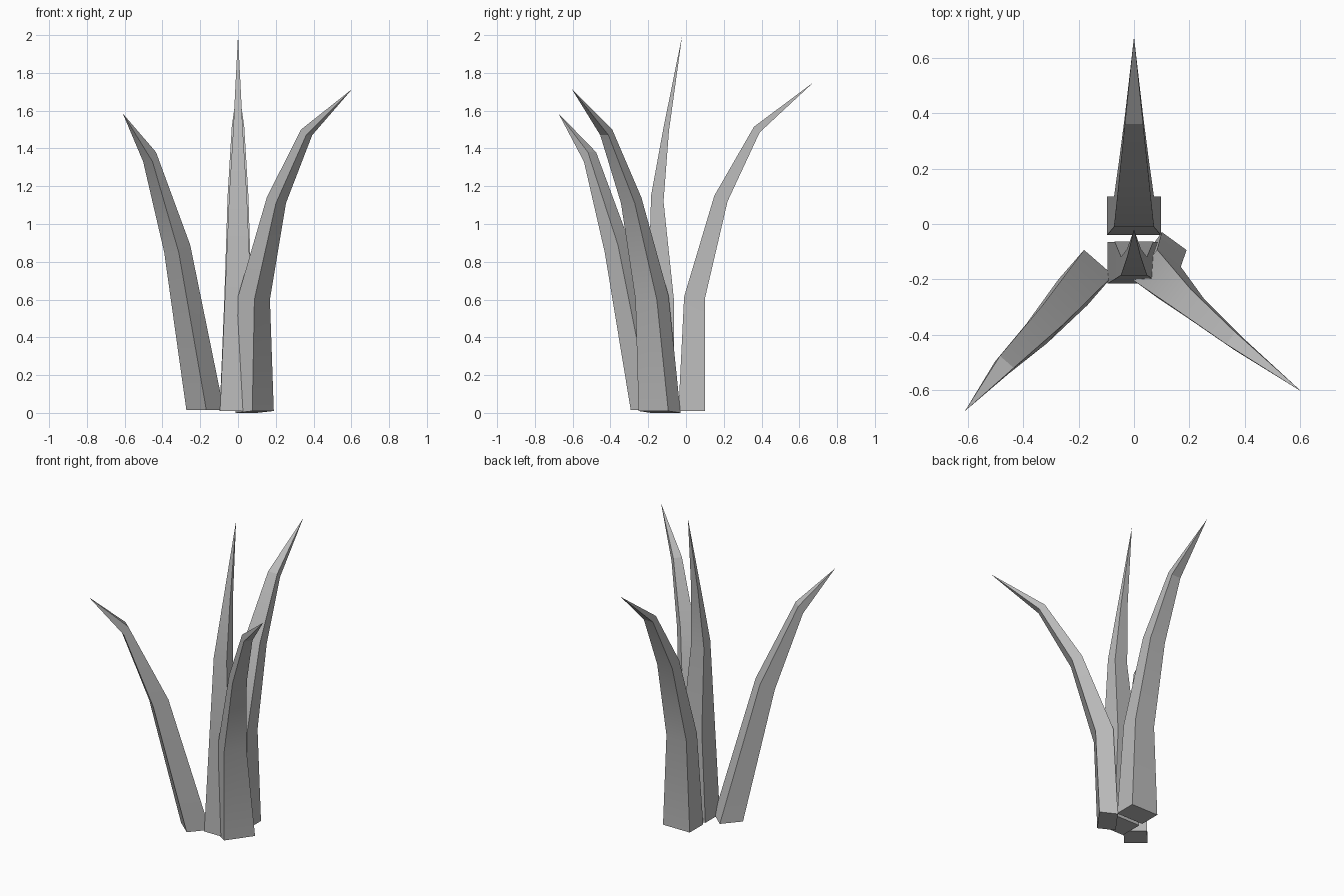
import bpy
import bmesh
import math
from mathutils import Vector

cube = bpy.data.objects.get("Cube")
if cube:
    bpy.data.objects.remove(cube, do_unlink=True)

# Single grey material
grey = bpy.data.materials.new("plain_grey")
grey.use_nodes = True
grey.diffuse_color = (0.5, 0.5, 0.5, 1)
bsdf = next(n for n in grey.node_tree.nodes if n.type == "BSDF_PRINCIPLED")
bsdf.inputs["Base Color"].default_value = (0.5, 0.5, 0.5, 1)
bsdf.inputs["Roughness"].default_value = 0.8


def blade(name, heading, rings, tip):
    """Four-sided tapering blade; ring = centre xyz, half width, half depth, tilt."""
    angle = math.radians(heading)
    out = Vector((math.cos(angle), math.sin(angle), 0))
    side = Vector((-out.y, out.x, 0))
    bm = bmesh.new()
    loops = []
    for x, y, z, width, depth, tilt in rings:
        centre = Vector((x, y, z))
        step = out * depth - Vector((0, 0, tilt))
        loops.append([bm.verts.new(centre + side * width * s + step * o)
                      for s, o in ((-1, -1), (-1, 1), (1, 1), (1, -1))])
    # Base cap, walls and pointed end
    bm.faces.new(loops[0][::-1])
    for low, high in zip(loops, loops[1:]):
        for i in range(4):
            j = (i + 1) % 4
            bm.faces.new((low[i], low[j], high[j], high[i]))
    point = bm.verts.new(tip)
    for i in range(4):
        bm.faces.new((loops[-1][i], loops[-1][(i + 1) % 4], point))
    bmesh.ops.recalc_face_normals(bm, faces=bm.faces)
    mesh = bpy.data.meshes.new(name)
    bm.to_mesh(mesh)
    bm.free()
    mesh.materials.append(grey)
    obj = bpy.data.objects.new(name, mesh)
    bpy.context.collection.objects.link(obj)
    bpy.ops.object.select_all(action="DESELECT")
    obj.select_set(True)
    bpy.context.view_layer.objects.active = obj
    bpy.ops.object.shade_smooth_by_angle(angle=math.radians(20))


# Blade curling to the back
blade("back_blade", 90, [
    (0, 0.03, 0.01, 0.097, 0.07, 0),
    (0, 0.045, 0.61, 0.072, 0.055, 0.005),
    (0, 0.185, 1.135, 0.055, 0.035, 0.015),
    (0, 0.375, 1.5, 0.033, 0.015, 0.015),
], (0, 0.675, 1.75))

# Tall upright blade
blade("centre_blade", 90, [
    (0, -0.14, 0.01, 0.095, 0.075, 0),
    (0, -0.132, 0.6, 0.07, 0.068, 0),
    (0, -0.152, 1.135, 0.047, 0.033, 0.015),
    (0, -0.105, 1.5, 0.025, 0.015, 0.005),
], (0, -0.02, 2))

# Blade curling to the front left
blade("left_blade", -36, [
    (0.088, -0.14, 0.005, 0.097, 0.055, -0.005),
    (0.085, -0.18, 0.61, 0.07, 0.053, 0.01),
    (0.203, -0.29, 1.125, 0.045, 0.03, 0.015),
    (0.363, -0.422, 1.485, 0.027, 0.017, 0.015),
], (0.605, -0.605, 1.715))

# Short blade curling to the front right
blade("right_blade", 229, [
    (-0.174, -0.193, 0.015, 0.07, 0.071, 0),
    (-0.322, -0.362, 0.87, 0.051, 0.046, 0.02),
    (-0.468, -0.508, 1.355, 0.033, 0.014, 0.025),
], (-0.61, -0.675, 1.585))
